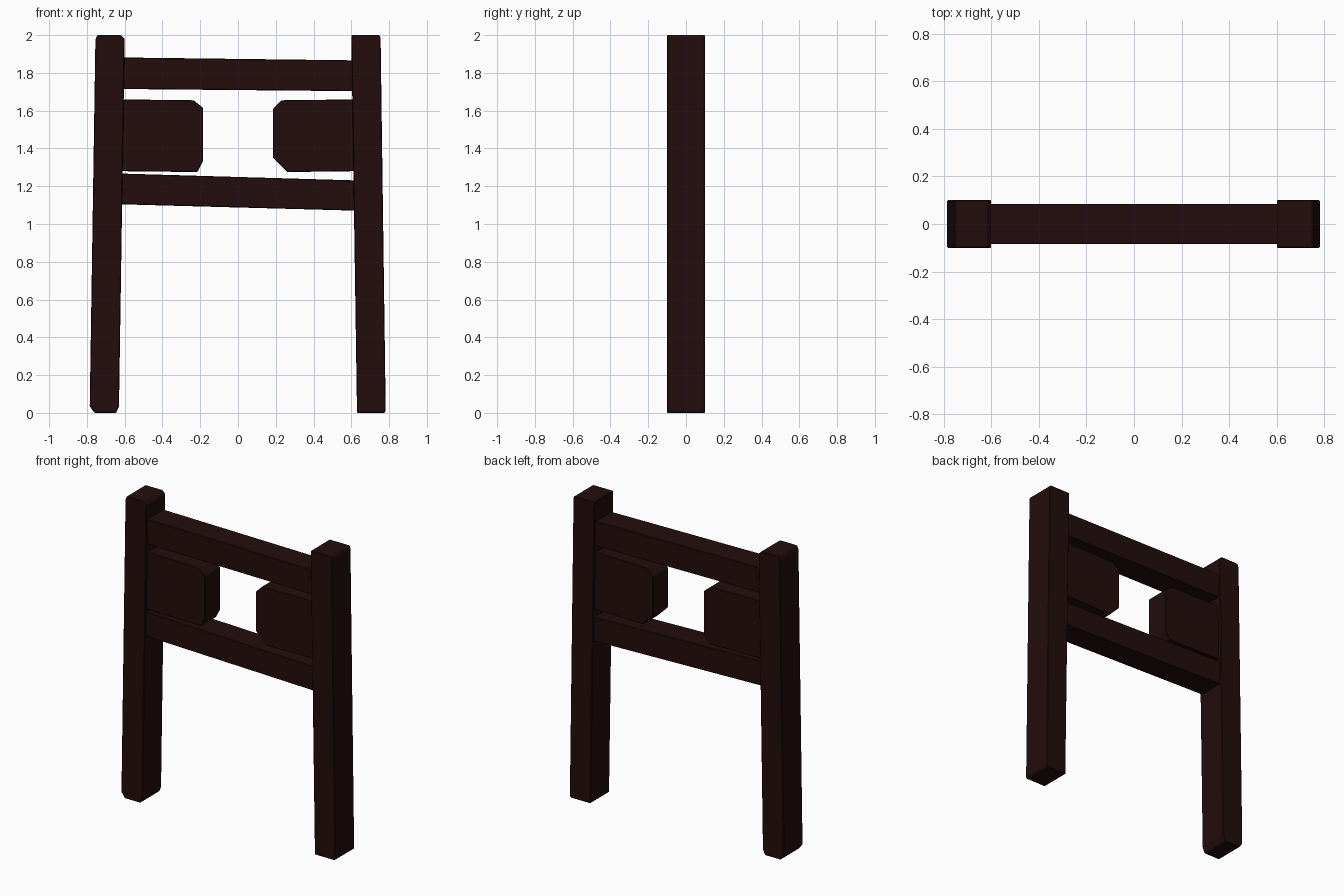
import bpy
import bmesh

cube = bpy.data.objects.get("Cube")
if cube:
    bpy.data.objects.remove(cube, do_unlink=True)

wood = bpy.data.materials.new("dark red wood")
wood.use_nodes = True
colour = (0.017, 0.004, 0.004, 1)
wood.diffuse_color = colour
wood.node_tree.nodes["Principled BSDF"].inputs["Base Color"].default_value = colour


def timber(name, outline, half_depth):
    """Extrude a front outline (x, z) through the depth, with softened edges."""
    bm = bmesh.new()
    face = bm.faces.new([bm.verts.new((x, -half_depth, z)) for x, z in outline])
    out = bmesh.ops.extrude_face_region(bm, geom=[face])
    for v in out["geom"]:
        if isinstance(v, bmesh.types.BMVert):
            v.co.y = half_depth
    bmesh.ops.recalc_face_normals(bm, faces=bm.faces)
    mesh = bpy.data.meshes.new(name)
    bm.to_mesh(mesh)
    bm.free()
    mesh.materials.append(wood)
    obj = bpy.data.objects.new(name, mesh)
    bpy.context.collection.objects.link(obj)
    bevel = obj.modifiers.new("soft edges", 'BEVEL')
    bevel.width = 0.004
    bevel.segments = 1


# Leaning posts with hand-cut ends
timber("right_post", [(-.785, .035), (-.76, 0), (-.645, 0), (-.63, .035),
                      (-.6, 1.98), (-.62, 2), (-.745, 2), (-.755, 1.975)], .1)
timber("left_post", [(.63, 0), (.775, 0), (.782, .01),
                     (.755, 1.985), (.748, 2), (.6, 2)], .1)

# Slightly sloping cross beams, let into the posts
timber("upper_beam", [(-.65, 1.715), (.65, 1.703), (.65, 1.866), (-.65, 1.882)], .085)
timber("lower_beam", [(-.65, 1.105), (.65, 1.07), (.65, 1.23), (-.65, 1.268)], .085)

# Stub panels with chipped inner corners
timber("right_panel", [(-.65, 1.28), (-.215, 1.275), (-.185, 1.335),
                       (-.185, 1.615), (-.235, 1.655), (-.65, 1.66)], .08)
timber("left_panel", [(.65, 1.28), (.26, 1.275), (.185, 1.35),
                      (.185, 1.61), (.23, 1.655), (.65, 1.66)], .08)
